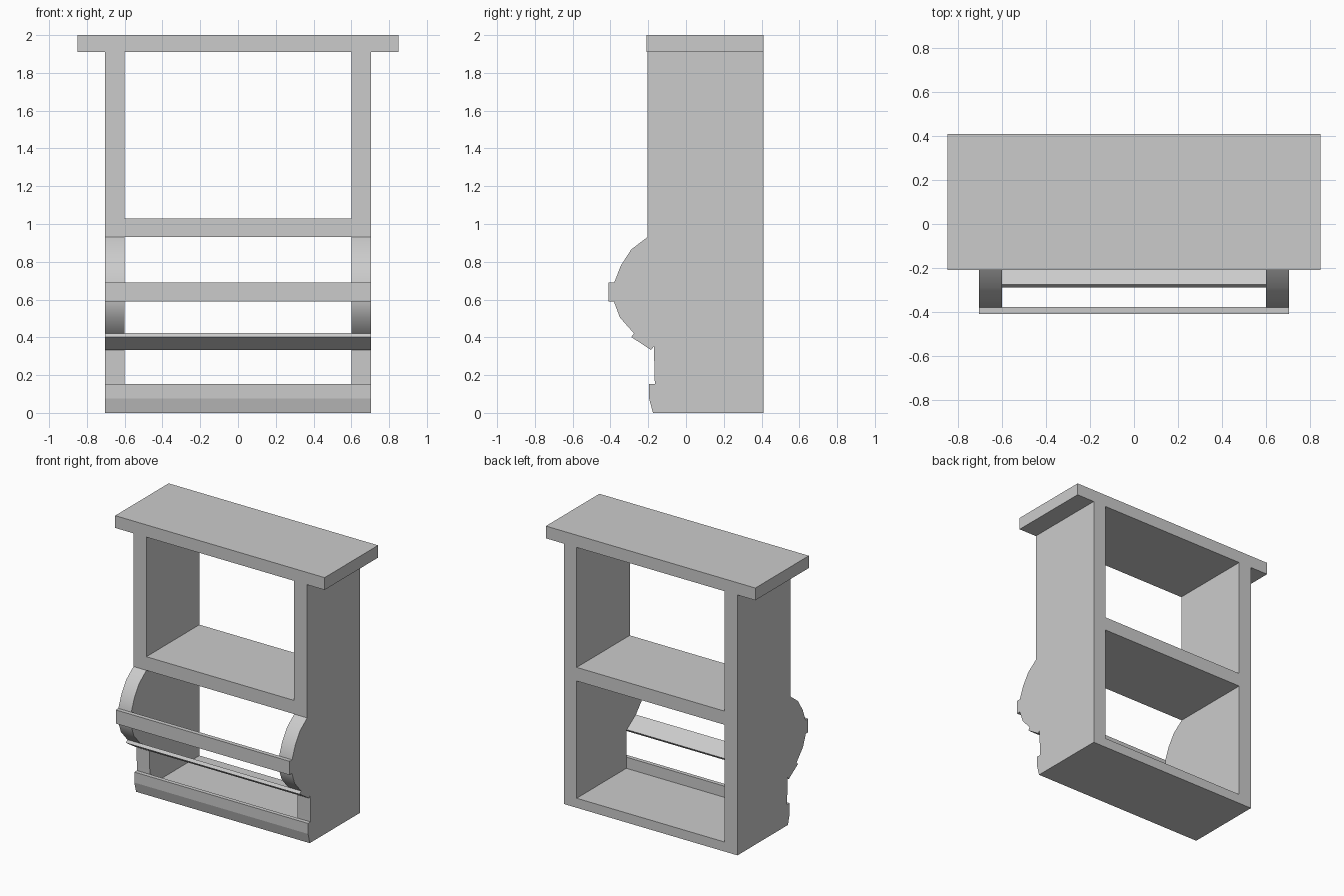
import bpy, bmesh, math

if "Cube" in bpy.data.objects:
    bpy.data.objects.remove(bpy.data.objects["Cube"])


def extrude(name, profile, x0, x1, smooth=False):
    """Solid made from a (y, z) profile, swept from x0 to x1."""
    bm = bmesh.new()
    face = bm.faces.new([bm.verts.new((x0, y, z)) for y, z in profile])
    res = bmesh.ops.extrude_face_region(bm, geom=[face])
    moved = [v for v in res["geom"] if isinstance(v, bmesh.types.BMVert)]
    bmesh.ops.translate(bm, verts=moved, vec=(x1 - x0, 0, 0))
    # extrude may drop the starting cap; close it if so
    open_edges = [e for e in bm.edges if e.is_boundary]
    if open_edges:
        bmesh.ops.holes_fill(bm, edges=open_edges)
    bmesh.ops.recalc_face_normals(bm, faces=bm.faces[:])
    mesh = bpy.data.meshes.new(name)
    bm.to_mesh(mesh)
    bm.free()
    if smooth:
        mesh.shade_smooth()
        mesh.set_sharp_from_angle(angle=math.radians(30))
    obj = bpy.data.objects.new(name, mesh)
    bpy.context.collection.objects.link(obj)
    return obj


def board(name, half_x, y0, y1, z0, z1):
    return extrude(name, [(y0, z0), (y1, z0), (y1, z1), (y0, z1)], -half_x, half_x)


BACK, FRONT = 0.41, -0.205
INNER, OUTER = 0.60, 0.705

# Side panels with the curved bulge at the front
side = [(BACK, 0), (-0.165, 0), (-0.165, 0.15), (-0.17, 0.35), (-0.275, 0.42),
        (-0.35, 0.505), (-0.382, 0.59), (-0.38, 0.69), (-0.345, 0.78),
        (-0.29, 0.865), (FRONT, 0.93), (FRONT, 1.91), (BACK, 1.91)]
for label, sign in (("left", -1), ("right", 1)):
    extrude(label + "_side_panel", side, sign * INNER, sign * OUTER, smooth=True)

# Horizontal boards
board("top_board", 0.85, -0.21, BACK, 1.91, 2.0)
board("middle_shelf", INNER, FRONT, BACK, 0.93, 1.03)
board("bottom_board", INNER, -0.165, BACK, 0, 0.07)

# Front rail across the bulge
board("front_rail", OUTER, -0.41, -0.378, 0.59, 0.69)

# Slanted slat below the bulge
extrude("slanted_slat", [(-0.29, 0.402), (-0.275, 0.422), (-0.17, 0.352), (-0.185, 0.333)],
        -OUTER, OUTER)

# Base lip with a tapered foot
extrude("base_lip", [(-0.175, 0), (-0.195, 0.075), (-0.195, 0.152), (-0.165, 0.152), (-0.165, 0)],
        -OUTER, OUTER)
